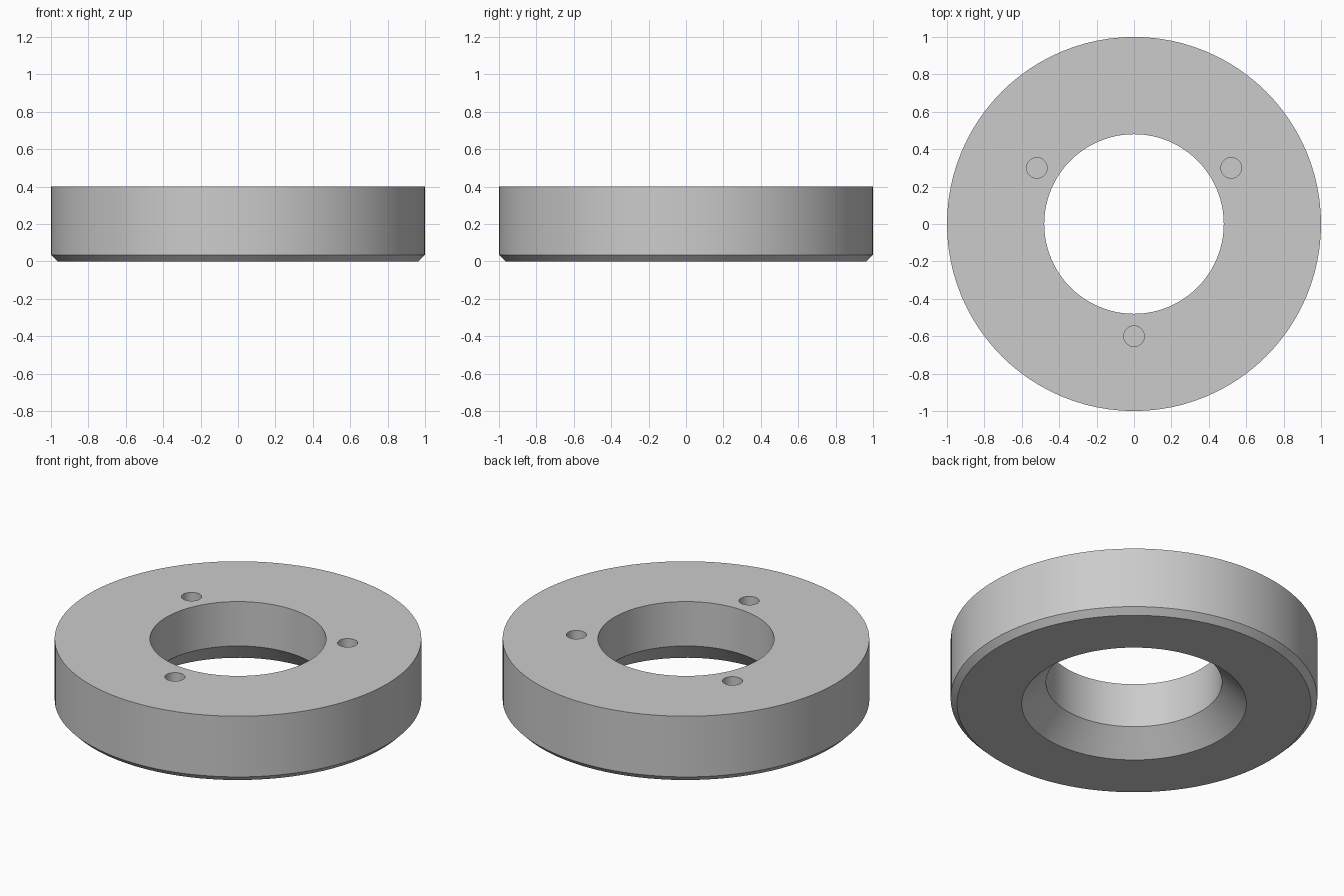
import bpy, bmesh, math
from mathutils import Matrix, Vector

if "Cube" in bpy.data.objects:
    bpy.data.objects.remove(bpy.data.objects["Cube"])

HEIGHT = 0.4
SIDES = 96

# Single plain grey material
grey = bpy.data.materials.new("plain grey")
grey.use_nodes = True
colour = (0.6, 0.6, 0.6, 1)
grey.diffuse_color = colour
grey.node_tree.nodes["Principled BSDF"].inputs["Base Color"].default_value = colour


def mesh_object(name, bm):
    bmesh.ops.recalc_face_normals(bm, faces=bm.faces)
    mesh = bpy.data.meshes.new(name)
    bm.to_mesh(mesh)
    bm.free()
    mesh.materials.append(grey)
    obj = bpy.data.objects.new(name, mesh)
    bpy.context.collection.objects.link(obj)
    return obj


# Ring body: chamfered outer edge and countersunk bore underneath
profile = [(0.48, HEIGHT), (1, HEIGHT), (1, 0.035), (0.965, 0),
           (0.613, 0), (0.48, 0.133)]
bm = bmesh.new()
verts = [bm.verts.new((r, 0, z)) for r, z in profile]
edges = [bm.edges.new((v, verts[i - 1])) for i, v in enumerate(verts)]
bmesh.ops.spin(bm, geom=verts + edges, cent=(0, 0, 0), axis=(0, 0, 1),
               angle=math.tau, steps=SIDES, use_duplicate=False)
bmesh.ops.remove_doubles(bm, verts=bm.verts, dist=1e-4)
ring = mesh_object("ring_body", bm)

# Three blind holes in the top face
hole_depth = 0.2
bm = bmesh.new()
for i in range(3):
    angle = math.radians(-90 + 120 * i)
    centre = Vector((0.6 * math.cos(angle), 0.6 * math.sin(angle), HEIGHT))
    bmesh.ops.create_cone(bm, cap_ends=True, segments=32, radius1=0.055,
                          radius2=0.055, depth=2 * hole_depth,
                          matrix=Matrix.Translation(centre))
cutter = mesh_object("hole_cutter", bm)
cutter.hide_render = True

cut = ring.modifiers.new("pin holes", "BOOLEAN")
cut.operation = "DIFFERENCE"
cut.solver = "EXACT"
cut.object = cutter

bpy.ops.object.select_all(action="DESELECT")
ring.select_set(True)
bpy.context.view_layer.objects.active = ring
bpy.ops.object.modifier_apply(modifier=cut.name)
bpy.data.objects.remove(cutter)

# Smooth round walls, crisp rims
bpy.ops.object.shade_smooth_by_angle(angle=math.radians(30))
